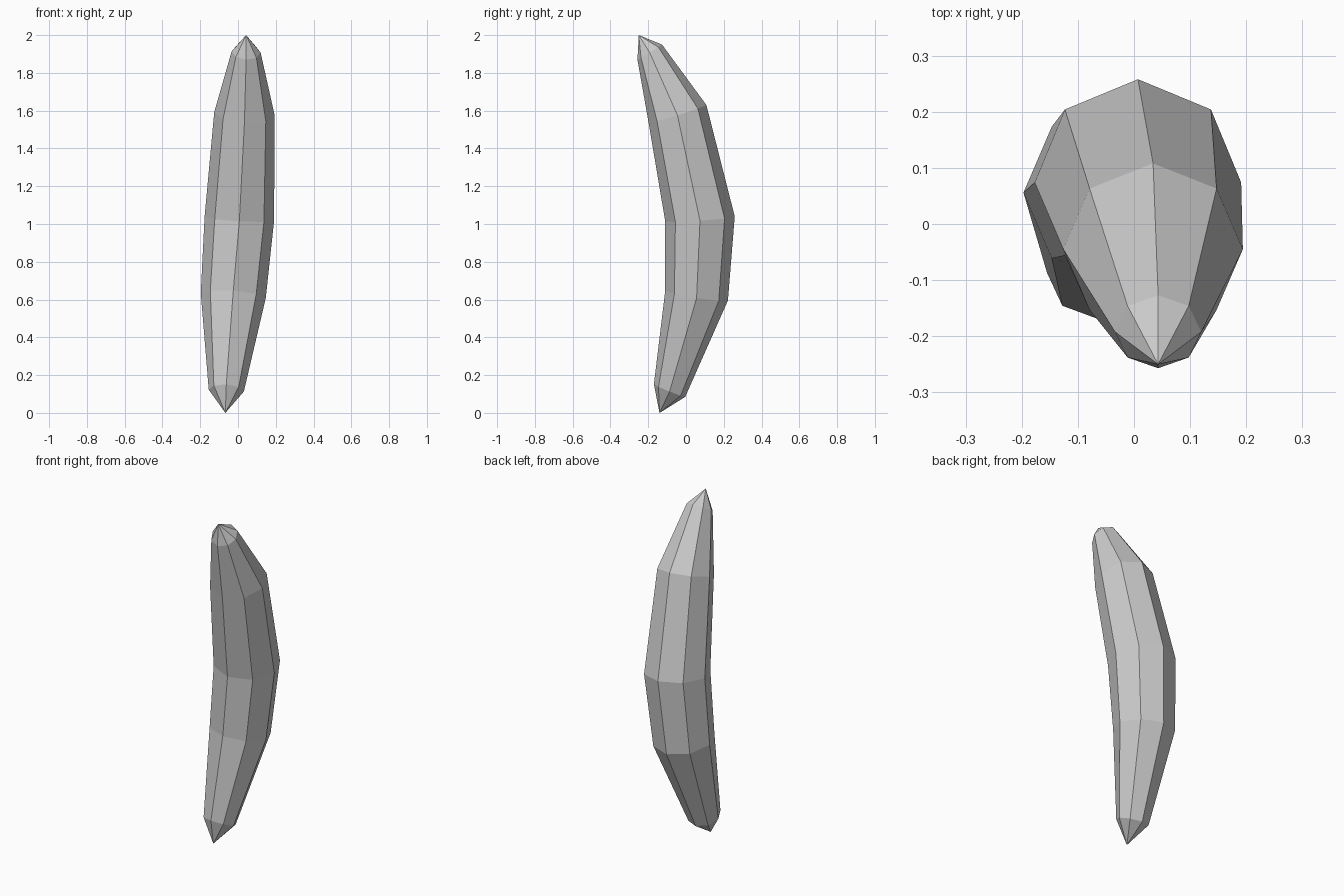
import bpy, bmesh
from math import sin, cos, pi

if "Cube" in bpy.data.objects:
    bpy.data.objects.remove(bpy.data.objects["Cube"])

SIDES = 8
# Rings, bottom to top: centre x, y, z, half width x, half depth y, rise at back vertex, rise at right vertex
RINGS = [
    (-0.062, -0.087, 0.118, 0.093, 0.083, -0.033, -0.005),
    (-0.025, 0.056, 0.621, 0.172, 0.166, -0.026, -0.013),
    (0.007, 0.074, 1.027, 0.184, 0.184, 0.013, -0.010),
    (0.034, -0.045, 1.583, 0.160, 0.153, 0.047, -0.008),
    (0.043, -0.192, 1.910, 0.077, 0.065, 0.040, -0.003),
]
BOTTOM_TIP = (-0.067, -0.140, 0.0)
TOP_TIP = (0.043, -0.250, 2.0)

bm = bmesh.new()

# Tilted octagon rings following the bend
loops = []
for x, y, z, rx, ry, back, right in RINGS:
    loop = []
    for i in range(SIDES):
        c, s = cos(2 * pi * i / SIDES), sin(2 * pi * i / SIDES)
        loop.append(bm.verts.new((x + rx * c, y + ry * s, z + back * s + right * c)))
    loops.append(loop)

# Side faces and pointed ends
bottom, top = bm.verts.new(BOTTOM_TIP), bm.verts.new(TOP_TIP)
for i in range(SIDES):
    j = (i + 1) % SIDES
    for a, b in zip(loops, loops[1:]):
        bm.faces.new((a[i], a[j], b[j], b[i]))
    bm.faces.new((bottom, loops[0][j], loops[0][i]))
    bm.faces.new((top, loops[-1][i], loops[-1][j]))

bmesh.ops.recalc_face_normals(bm, faces=bm.faces)
mesh = bpy.data.meshes.new("curved_pod")
bm.to_mesh(mesh)
bm.free()
bpy.context.collection.objects.link(bpy.data.objects.new("curved_pod", mesh))
